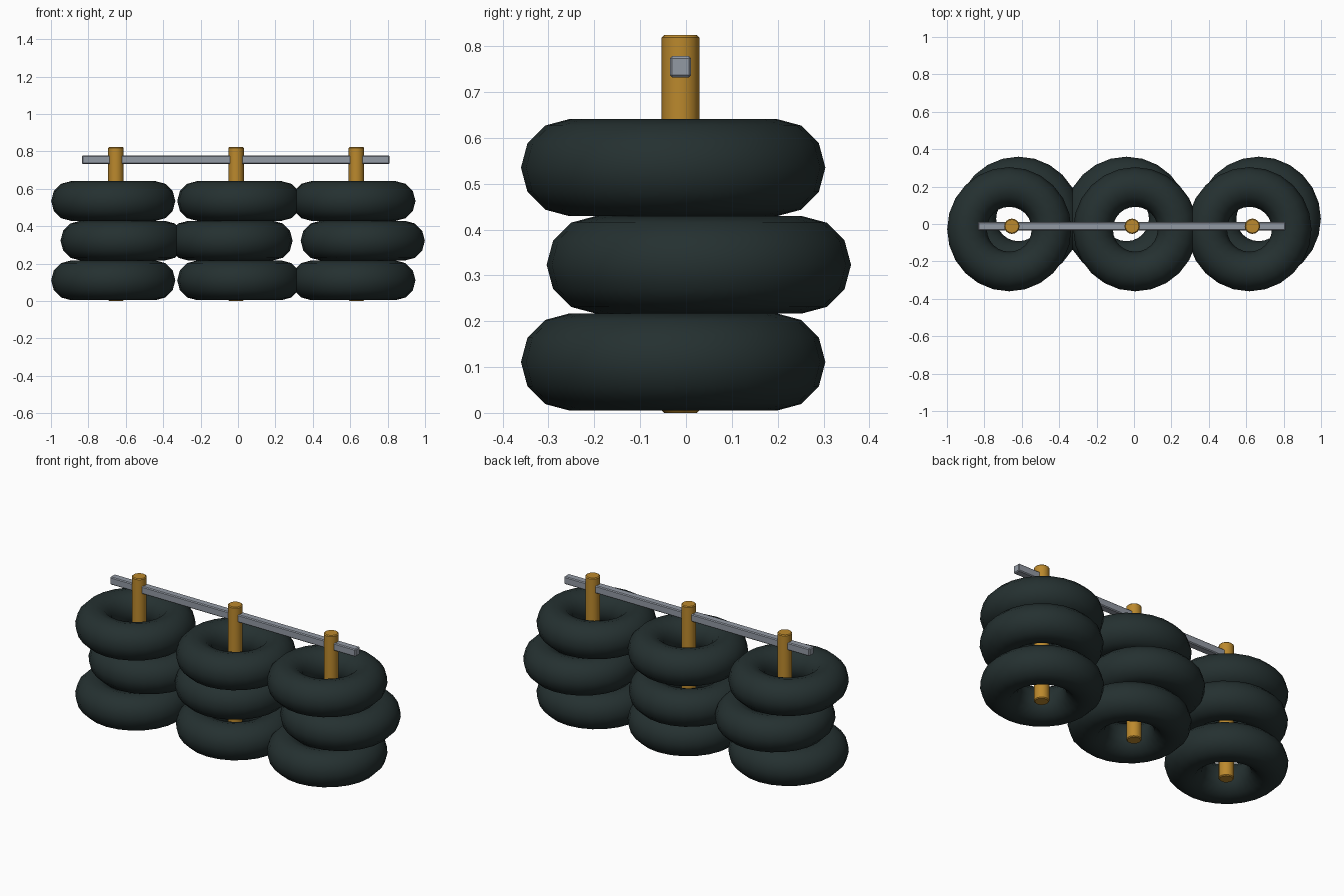
import bpy, math

cube = bpy.data.objects.get("Cube")
if cube:
    bpy.data.objects.remove(cube, do_unlink=True)


def material(name, rgb):
    mat = bpy.data.materials.new(name)
    mat.use_nodes = True
    colour = (*rgb, 1.0)
    mat.diffuse_color = colour
    mat.node_tree.nodes["Principled BSDF"].inputs["Base Color"].default_value = colour
    return mat


rubber = material("dark rubber", (0.018, 0.030, 0.030))
wood = material("ochre wood", (0.50, 0.25, 0.026))
steel = material("grey steel", (0.29, 0.32, 0.37))


def finish(name, mat, bevel=0.0):
    obj = bpy.context.object
    obj.name = name
    obj.data.materials.append(mat)
    if bevel:
        mod = obj.modifiers.new("bevel", "BEVEL")
        mod.width = bevel
        mod.segments = 1
        mod.limit_method = "ANGLE"
        mod.angle_limit = math.radians(40)
    return obj


# Tyre stacks: the middle layer is shifted on each post
TUBE = 0.106
stacks = {"right": (-0.667, -0.617), "middle": (0.007, -0.04), "left": (0.617, 0.667)}
for side, (outer_x, middle_x) in stacks.items():
    for level in range(3):
        shifted = level == 1
        bpy.ops.mesh.primitive_torus_add(
            major_segments=24, minor_segments=12, major_radius=0.226, minor_radius=TUBE,
            location=(middle_x if shifted else outer_x,
                      0.028 if shifted else -0.028,
                      0.111 + level * 2 * TUBE))
        bpy.ops.object.shade_smooth()
        finish(f"{side}_tyre_{level + 1}", rubber)

# Posts through the stacks
AXIS_Y = -0.012
for side, x in (("right", -0.653), ("middle", -0.01), ("left", 0.633)):
    bpy.ops.mesh.primitive_cylinder_add(vertices=16, radius=0.041, depth=0.824,
                                        location=(x, AXIS_Y, 0.412))
    finish(f"{side}_post", wood, 0.005)
    bpy.ops.object.shade_smooth_by_angle(angle=math.radians(30))

# Square rail joining the posts
bpy.ops.mesh.primitive_cube_add(size=1, location=(-0.012, AXIS_Y, 0.755))
bpy.context.object.scale = (1.645, 0.046, 0.046)
bpy.ops.object.transform_apply(location=False, rotation=False, scale=True)
finish("cross_rail", steel, 0.005)
